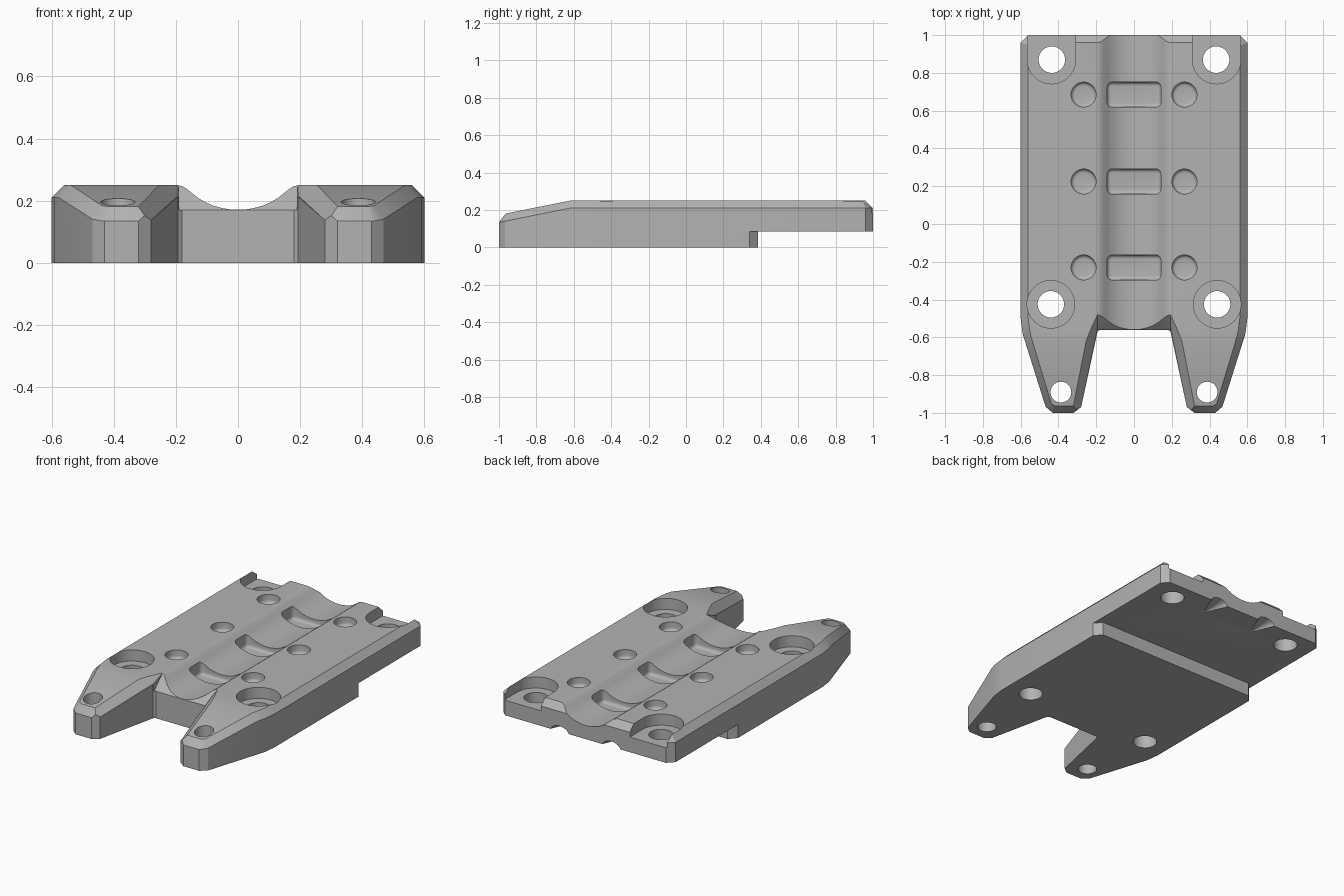
import bpy, bmesh, math
from mathutils import Vector

old = bpy.data.objects.get("Cube")
if old:
    bpy.data.objects.remove(old, do_unlink=True)


def make_object(name, bm):
    bmesh.ops.recalc_face_normals(bm, faces=bm.faces)
    mesh = bpy.data.meshes.new(name)
    bm.to_mesh(mesh)
    bm.free()
    obj = bpy.data.objects.new(name, mesh)
    bpy.context.collection.objects.link(obj)
    return obj


def hull(name, points):
    """Convex solid around the given points."""
    bm = bmesh.new()
    for p in points:
        bm.verts.new(p)
    res = bmesh.ops.convex_hull(bm, input=bm.verts)
    junk = {v for v in res["geom_interior"] + res["geom_unused"]
            if isinstance(v, bmesh.types.BMVert)}
    bmesh.ops.delete(bm, geom=list(junk), context="VERTS")
    bmesh.ops.dissolve_limit(bm, angle_limit=0.01, verts=bm.verts, edges=bm.edges)
    return make_object(name, bm)


def prism(name, profile, offset, bevel=0.0):
    """Extrude a closed profile; optionally round the rim of the first cap."""
    bm = bmesh.new()
    cap = bm.faces.new([bm.verts.new(p) for p in profile])
    rim = list(cap.edges)
    ext = bmesh.ops.extrude_face_region(bm, geom=[cap], use_keep_orig=True)
    moved = [g for g in ext["geom"] if isinstance(g, bmesh.types.BMVert)]
    bmesh.ops.translate(bm, verts=moved, vec=offset)
    if bevel:
        bmesh.ops.bevel(bm, geom=rim, offset=bevel, segments=4, profile=0.5, affect="EDGES")
    return make_object(name, bm)


def disc(x, y, z, r, n=40):
    return [(x + r * math.cos(math.tau * i / n), y + r * math.sin(math.tau * i / n), z)
            for i in range(n)]


def rounded_rect(x, y, z, w, h, r, n=5):
    pts = []
    for k, (sx, sy) in enumerate([(1, 1), (-1, 1), (-1, -1), (1, -1)]):
        for i in range(n + 1):
            a = (k + i / n) * math.pi / 2
            pts.append((x + sx * (w - r) + r * math.cos(a),
                        y + sy * (h - r) + r * math.sin(a), z))
    return pts


def shoulder(y):
    """Height of the lower chamfer edge, falling along the prongs."""
    return 0.21 - max(0, -0.62 - y) * 0.2


# Main plate: chamfered outline with tapered front
BACK, FRONT, CH = 1.0, -1.0, 0.04
outline = [(0.56, BACK), (0.6, 0.96), (0.6, -0.5), (0.59, -0.58),
           (0.577, -0.62), (0.468, -0.968), (0.43, FRONT)]
inset = [(0.545, 0.96), (0.56, 0.945), (0.56, -0.5), (0.551, -0.57),
         (0.538, -0.62), (0.438, -0.95), (0.42, -0.963)]
points = []
for side in (-1, 1):
    for (x, y), (u, v) in zip(outline, inset):
        points += [(side * x, y, 0), (side * x, y, shoulder(y)),
                   (side * u, v, shoulder(v) + CH)]
plate = hull("mount_plate", points)

cutters = []

# Space between the prongs
slot = [(0.195, -0.56), (0.28, -0.97), (0.36, -1.03)]
gap = [(0.18, -0.56)] + [(0.193, -0.57)] + slot[1:]
ring = [(x, y, -0.1) for x, y in gap] + [(-x, y, -0.1) for x, y in reversed(gap)]
cutters.append(prism("prong_gap", ring, Vector((0, 0, 0.5))))

# Sloped edge at the back of the gap
cutters.append(prism("gap_chamfer", [(-0.19, -0.56, 0.17), (-0.19, -0.46, 0.27),
                                     (-0.19, -0.6, 0.27), (-0.19, -0.6, 0.17)],
                     Vector((0.38, 0, 0))))

# Central groove running front to back, with rounded shoulders
half = [(0.02, 0.171), (0.05, 0.176), (0.08, 0.184), (0.105, 0.195), (0.13, 0.21),
        (0.15, 0.226), (0.165, 0.238), (0.178, 0.246), (0.195, 0.2502), (0.195, 0.35)]
groove = [(-x, -0.75, z) for x, z in reversed(half)] + [(x, -0.75, z) for x, z in half]
cutters.append(prism("groove", groove, Vector((0, 1.9, 0))))

# Raised underside at the rear
cutters.append(hull("rear_step", [(x, y, z) for x in (-0.8, 0.8)
                                  for y in (0.385, 1.2) for z in (-0.1, 0.085)]))

# Recesses along the groove
for y in (0.685, 0.225, -0.23):
    cutters.append(prism("groove_pocket", rounded_rect(0, y, 0.135, 0.142, 0.066, 0.025),
                         Vector((0, 0, 0.2)), 0.02))

for s in (-1, 1):
    # Inner chamfer on each prong
    cutters.append(hull("prong_chamfer", [
        (s * x, y, z) for x, y, z in
        [(0.29, -1.02, 0.128), (0.195, -0.56, 0.215), (0.37, -1.02, 0.208),
         (0.275, -0.56, 0.295), (0.192, -0.475, 0.251), (0.1, -1.02, 0.128),
         (0.1, -0.56, 0.215), (0.1, -1.02, 0.3), (0.1, -0.56, 0.3)]]))
    # Chamfered corner of the lower block
    cutters.append(prism("block_corner", [(s * 0.62, 0.3175, -0.1), (s * 0.54, 0.4075, -0.1),
                                          (s * 0.62, 0.4075, -0.1)], Vector((0, 0, 0.185))))
    # Round dimples beside the pockets
    for y in (0.685, 0.225, -0.23):
        cutters.append(prism("dimple", disc(s * 0.267, y, 0.195, 0.066),
                             Vector((0, 0, 0.2)), 0.02))
    # Counterbores: closed at the front, open at the rear
    cutters.append(prism("front_counterbore", disc(s * 0.44, -0.425, 0.18, 0.126),
                         Vector((0, 0, 0.2))))
    cutters.append(hull("rear_counterbore", [
        (x, y + dy, z) for z in (0.18, 0.4) for dy in (0, 0.4)
        for x, y, _ in disc(s * 0.437, 0.87, 0, 0.128)]))
    # Screw holes
    for x, y, r in [(0.435, 0.87, 0.07), (0.44, -0.425, 0.07), (0.387, -0.89, 0.055)]:
        cutters.append(prism("screw_hole", disc(s * x, y, -0.1, r), Vector((0, 0, 0.5))))
    # Tapered relief under the rear edge
    arc = [(s * 0.18 + 0.075 * math.cos(a), 1.03, 0.08 + 0.045 * math.sin(a))
           for a in [math.pi * i / 12 for i in range(13)]]
    cutters.append(hull("rear_relief", arc + [(x, y, 0.06) for x, y, _ in arc]
                        + [(s * 0.18, 0.85, 0.084), (s * 0.18, 0.85, 0.06)]))

# Cut everything out of the plate
bpy.context.view_layer.objects.active = plate
for cutter in cutters:
    mod = plate.modifiers.new("cut", "BOOLEAN")
    mod.operation, mod.solver, mod.object = "DIFFERENCE", "EXACT", cutter
    bpy.ops.object.modifier_apply(modifier=mod.name)
    bpy.data.objects.remove(cutter, do_unlink=True)

# Plain grey finish
grey = bpy.data.materials.new("plain_grey")
grey.use_nodes = True
colour = (0.45, 0.45, 0.45, 1)
grey.diffuse_color = colour
grey.node_tree.nodes["Principled BSDF"].inputs["Base Color"].default_value = colour
plate.data.materials.clear()
plate.data.materials.append(grey)

bpy.ops.object.select_all(action="DESELECT")
plate.select_set(True)
bpy.ops.object.shade_smooth_by_angle(angle=math.radians(25))
